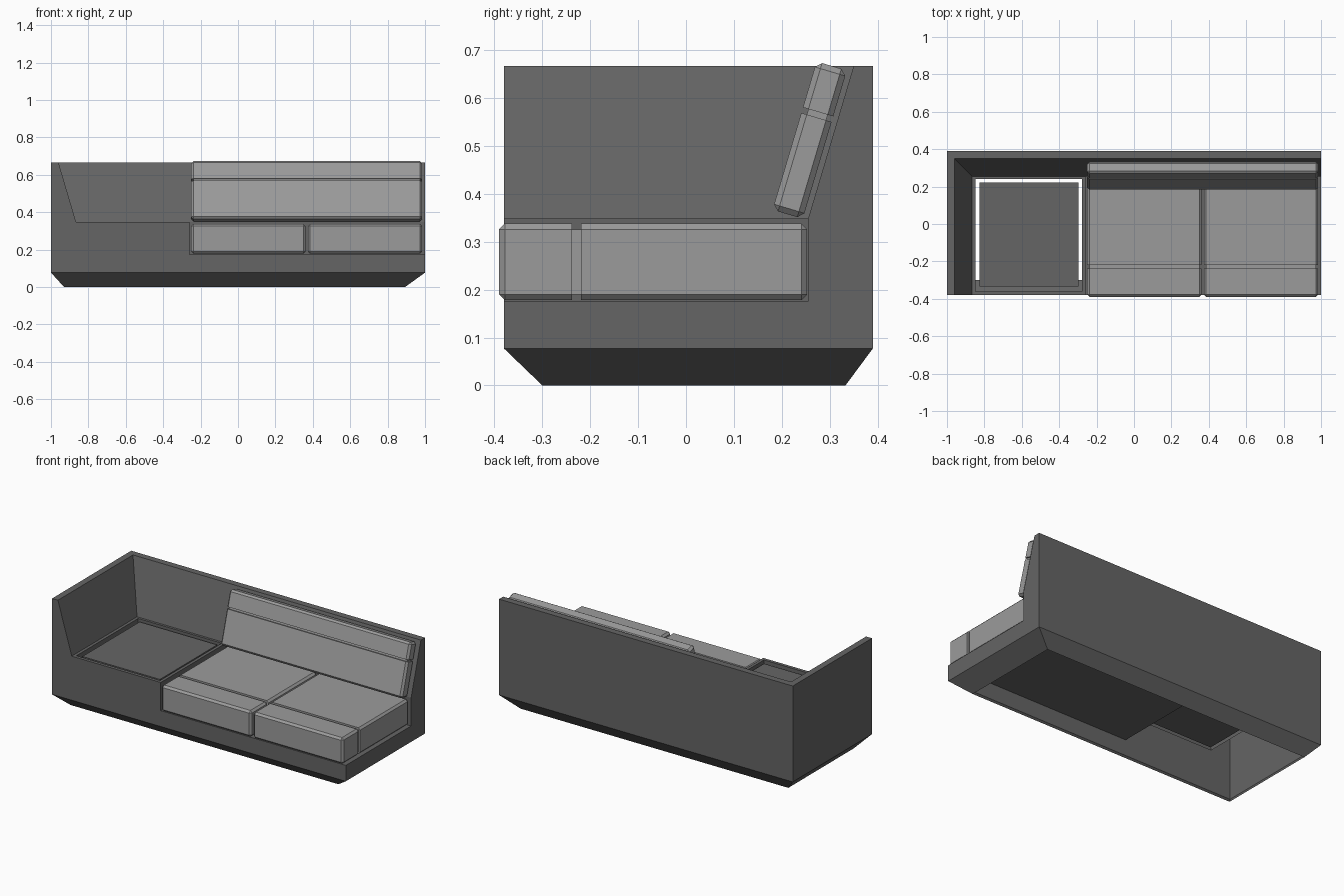
import bpy, bmesh
from mathutils import Vector

if "Cube" in bpy.data.objects:
    bpy.data.objects.remove(bpy.data.objects["Cube"])


def material(name, v):
    m = bpy.data.materials.new(name)
    m.diffuse_color = (v, v, v, 1)
    m.use_nodes = True
    m.node_tree.nodes["Principled BSDF"].inputs["Base Color"].default_value = m.diffuse_color
    return m


SHELL = material("dark grey shell", 0.13)
FABRIC = material("light grey fabric", 0.33)


def make(name, faces, mat):
    """Object from a list of faces, each a list of points; shared points are welded."""
    bm = bmesh.new()
    for f in faces:
        bm.faces.new([bm.verts.new(p) for p in f])
    bmesh.ops.remove_doubles(bm, verts=bm.verts, dist=1e-5)
    bmesh.ops.recalc_face_normals(bm, faces=bm.faces)
    me = bpy.data.meshes.new(name)
    bm.to_mesh(me)
    bm.free()
    me.materials.append(mat)
    ob = bpy.data.objects.new(name, me)
    bpy.context.collection.objects.link(ob)
    return ob


def rect(x0, x1, y0, y1, z):
    return [(x0, y0, z), (x1, y0, z), (x1, y1, z), (x0, y1, z)]


def band(a, b):
    n = len(a)
    return [[a[i], a[(i + 1) % n], b[(i + 1) % n], b[i]] for i in range(n)]


# ---- shell: tapered skirt, outer walls, sloped arm and back, seat wells
F, B, ZB, ZT = -0.38, 0.39, 0.077, 0.667      # front, back, skirt top, rim
D, Y, A, S = -0.26, 0.255, -0.866, 0.348      # divider, seat back, arm inside, ledge
Z, AT, YT = 0.175, -0.96, 0.35                # seat floor, arm top edge, back top edge
faces = band(rect(-0.93, 0.893, -0.30, 0.333, 0), rect(-1, 1, F, B, ZB))
faces += [
    [(x, F, z) for x, z in ((-1, ZB), (1, ZB), (1, Z), (D, Z), (D, S),
                            (A, S), (AT, ZT), (-1, ZT))],            # front
    [(1, y, z) for y, z in ((F, ZB), (B, ZB), (B, ZT), (YT, ZT),
                            (Y, S), (Y, Z), (F, Z))],                # right end
    [(-1, F, ZB), (-1, B, ZB), (-1, B, ZT), (-1, F, ZT)],            # left end
    [(-1, B, ZB), (1, B, ZB), (1, B, ZT), (-1, B, ZT)],              # back
    [(-1, F, ZT), (AT, F, ZT), (AT, YT, ZT), (1, YT, ZT), (1, B, ZT), (-1, B, ZT)],
    [(A, F, S), (A, Y, S), (AT, YT, ZT), (AT, F, ZT)],               # arm slope
    [(A, Y, S), (D, Y, S), (1, Y, S), (1, YT, ZT), (AT, YT, ZT)],    # back slope
    rect(D, 1, F, Y, Z),                                             # seat floor
    [(D, Y, Z), (1, Y, Z), (1, Y, S), (D, Y, S)],                    # seat rear wall
    [(D, F, Z), (D, Y, Z), (D, Y, S), (D, F, S)],                    # divider
]
hole = (-0.848, -0.279, -0.36, 0.24)
faces += band(rect(A, D, F, Y, S), rect(*hole, S))                   # ledge round the opening
faces += band(rect(*hole, S), rect(*hole, S - 0.03))                 # lip
make("sofa_shell", faces, SHELL)

# ---- loose panel in the side table opening
top, low = rect(-0.825, -0.297, -0.335, 0.222, 0.34), rect(-0.825, -0.297, -0.335, 0.222, 0.318)
make("table_panel", [top, low] + band(low, top), SHELL)


def cushion(name, x0, x1, origin, along, across, s, groove, t, c=0.012):
    """Chamfered pad running s[0]..s[1] on 'along', half thickness t, with a seam groove."""
    origin, along, across = Vector(origin), Vector(along).normalized(), Vector(across).normalized()

    def ring(d, inset):
        full = [(x0 + c, -t), (x1 - c, -t), (x1, -t + c), (x1, t - c),
                (x1 - c, t), (x0 + c, t), (x0, t - c), (x0, -t + c)]
        small = []
        for x, h in full:
            small.append((min(max(x, x0 + c), x1 - c), min(max(h, -t + c), t - c)))
        return [tuple(origin + along * d + across * h + Vector((x, 0, 0)))
                for x, h in (small if inset else full)]

    spots = [(s[0], 1), (s[0] + c, 0), (groove[0], 0), (groove[0], 1),
             (groove[1], 1), (groove[1], 0), (s[1] - c, 0), (s[1], 1)]
    rings = [ring(*p) for p in spots]
    fs = []
    for a, b in zip(rings, rings[1:]):
        for q in band(a, b):
            q = list(dict.fromkeys(q))        # drop repeated corners
            if len(q) > 2:
                fs.append(q)
    fs += [list(dict.fromkeys(rings[0])), list(dict.fromkeys(rings[-1]))]
    make(name, fs, FABRIC)


# ---- seat cushions and tilted back cushion
for name, x0, x1 in (("seat_cushion_left", -0.25, 0.361), ("seat_cushion_right", 0.374, 0.985)):
    cushion(name, x0, x1, (0, 0, 0.258), (0, 1, 0), (0, 0, 1),
            (-0.39, 0.253), (-0.238, -0.219), 0.08)
u, v = Vector((0, 0.285, 0.958)), Vector((0, 0.958, -0.285))
cushion("back_cushion", -0.25, 0.985, v * 0.1015, u, v,
        (0.403, 0.726), (0.614, 0.626), 0.033)
